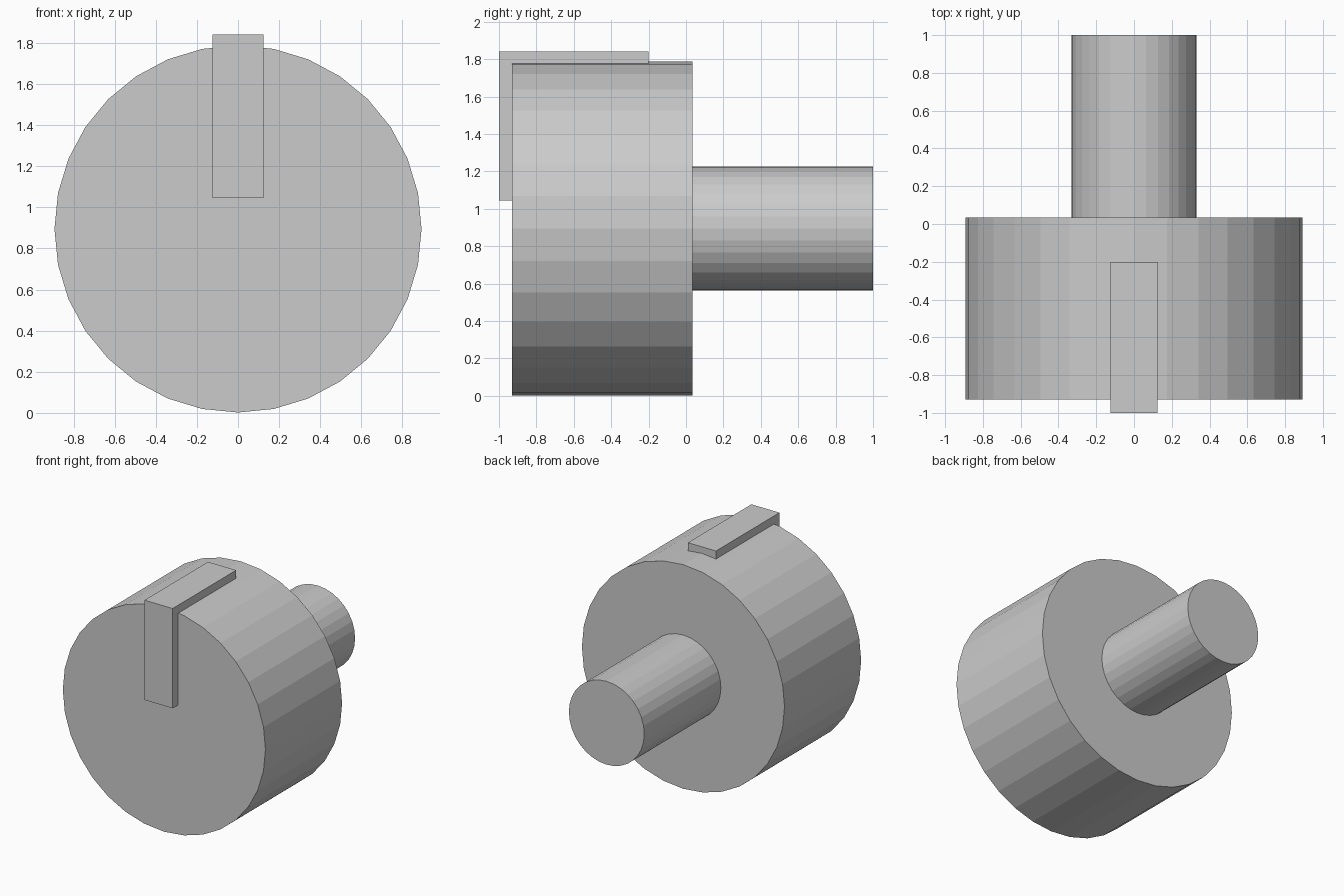
import bpy
from math import pi

if "Cube" in bpy.data.objects:
    bpy.data.objects.remove(bpy.data.objects["Cube"])

AXIS_Z = 0.895  # height of the shared axis


def cylinder(name, radius, y0, y1):
    """Flat-shaded 32-sided cylinder lying along y."""
    bpy.ops.mesh.primitive_cylinder_add(
        vertices=32, radius=radius, depth=y1 - y0,
        location=(0, (y0 + y1) / 2, AXIS_Z), rotation=(pi / 2, 0, 0))
    bpy.context.object.name = name
    bpy.ops.object.transform_apply(location=False, rotation=True, scale=True)


def box(name, lo, hi):
    """Box between two opposite corners."""
    bpy.ops.mesh.primitive_cube_add(
        size=1, location=[(a + b) / 2 for a, b in zip(lo, hi)])
    obj = bpy.context.object
    obj.name = name
    obj.scale = [b - a for a, b in zip(lo, hi)]
    bpy.ops.object.transform_apply(location=False, rotation=False, scale=True)


# Wide knob at the front
cylinder("knob_body", 0.893, -0.93, 0.035)

# Narrow shaft behind it, seated slightly into the knob
cylinder("shaft", 0.332, 0.01, 1.0)

# Pointer bar wrapping over the front and top of the knob
box("pointer", (-0.124, -1.0, 1.045), (0.124, -0.2, 1.84))
